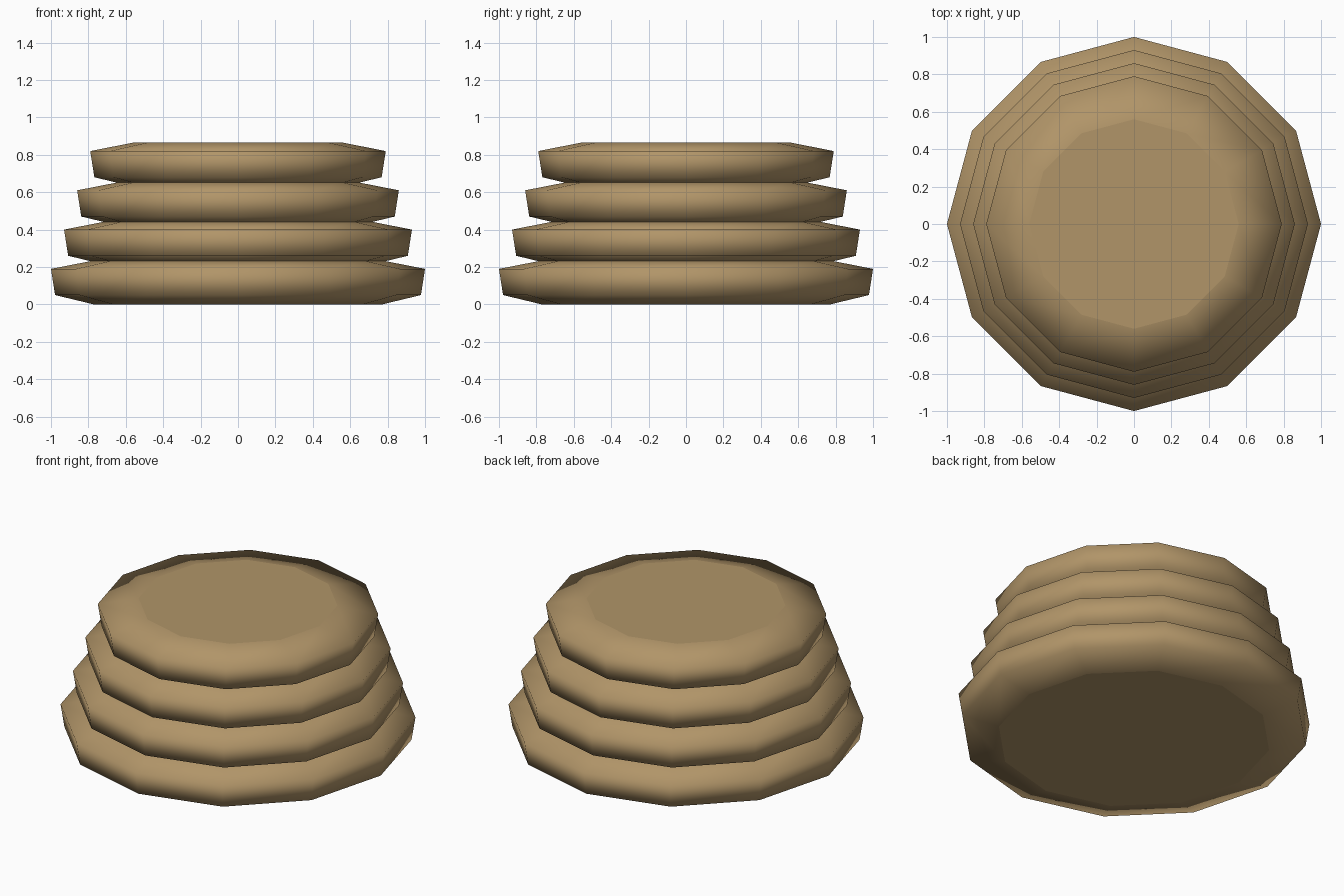
import bpy, bmesh, math

if "Cube" in bpy.data.objects:
    bpy.data.objects.remove(bpy.data.objects["Cube"])

SIDES = 12
mat = bpy.data.materials.new("tan")
mat.diffuse_color = (0.44, 0.30, 0.14, 1)
mat.use_nodes = True
mat.node_tree.nodes["Principled BSDF"].inputs["Base Color"].default_value = mat.diffuse_color


def make_tier(name, z0, r):
    """One cushion-like twelve-sided ring with closed flat caps."""
    profile = [(r - 0.23, 0.0), (r - 0.022, 0.05), (r, 0.19), (r - 0.23, 0.235)]
    bm = bmesh.new()
    rings = [[bm.verts.new((pr * math.cos(2 * math.pi * i / SIDES),
                            pr * math.sin(2 * math.pi * i / SIDES), z0 + z))
              for i in range(SIDES)] for pr, z in profile]
    for a, b in zip(rings, rings[1:]):
        for i in range(SIDES):
            j = (i + 1) % SIDES
            bm.faces.new((a[i], a[j], b[j], b[i])).smooth = True
    # flat caps
    bm.faces.new(rings[0][::-1])
    bm.faces.new(rings[-1])
    bm.normal_update()
    me = bpy.data.meshes.new(name)
    bm.to_mesh(me)
    bm.free()
    me.materials.append(mat)
    ob = bpy.data.objects.new(name, me)
    bpy.context.collection.objects.link(ob)


# four stacked tiers, each narrower than the one below
for k in range(4):
    make_tier(f"tier_{k + 1}", 0.21 * k, 1.0 - 0.07 * k)
